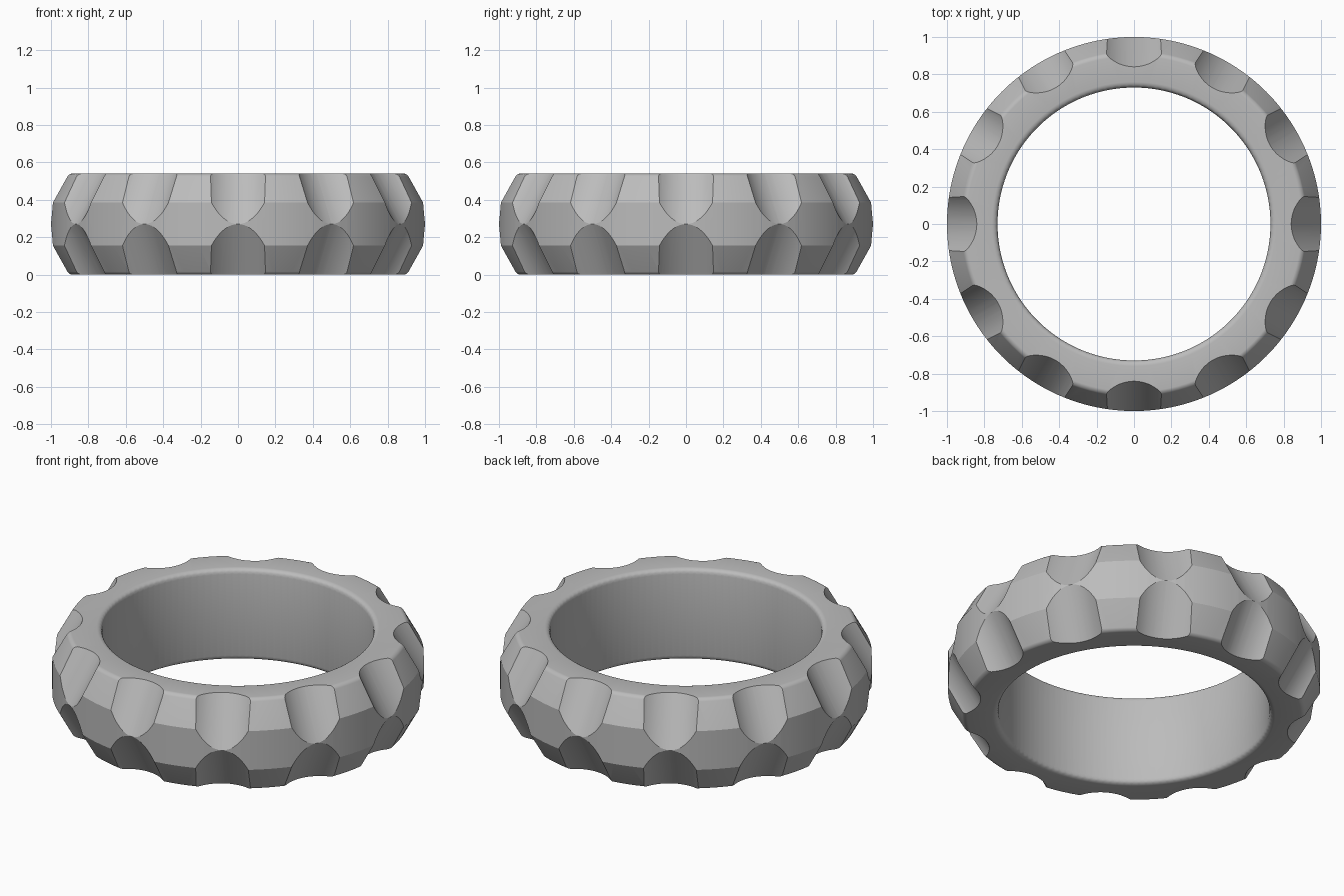
import bpy, bmesh, math
from mathutils import Matrix, Vector

if "Cube" in bpy.data.objects:
    bpy.data.objects.remove(bpy.data.objects["Cube"], do_unlink=True)

HEIGHT = 0.54
MID = HEIGHT / 2
INNER, SHOULDER, OUTER = 0.73, 0.915, 1.0
BAND = 0.115          # half height of the upright outer band
SCOOPS = 12
SCOOP_RADIUS = 0.228
TILT = math.atan(0.59)

grey = bpy.data.materials.new("plain grey")
grey.use_nodes = True
colour = (0.5, 0.5, 0.5, 1)
grey.diffuse_color = colour
grey.node_tree.nodes["Principled BSDF"].inputs["Base Color"].default_value = colour


def add_object(name, bm):
    bmesh.ops.recalc_face_normals(bm, faces=bm.faces)
    mesh = bpy.data.meshes.new(name)
    bm.to_mesh(mesh)
    bm.free()
    mesh.materials.append(grey)
    obj = bpy.data.objects.new(name, mesh)
    bpy.context.collection.objects.link(obj)
    return obj


def round_rims(bm, radius, offset):
    """Round the top and bottom edge loops at one radius."""
    def on_rim(v):
        return abs(v.co.xy.length - radius) < 0.001 and abs(abs(v.co.z - MID) - MID) < 0.001
    rims = [e for e in bm.edges if all(on_rim(v) for v in e.verts)]
    bmesh.ops.bevel(bm, geom=rims, offset=offset, offset_type='OFFSET',
                    segments=6, profile=0.5, affect='EDGES')


# Ring body: revolved section with rounded rims
upper = [(INNER, MID), (SHOULDER, MID), (OUTER, BAND)]
section = upper + [(r, -z) for r, z in reversed(upper)]
bm = bmesh.new()
verts = [bm.verts.new((r, 0, MID + z)) for r, z in section]
edges = [bm.edges.new((verts[i - 1], verts[i])) for i in range(len(verts))]
bmesh.ops.spin(bm, geom=verts + edges, cent=(0, 0, 0), axis=(0, 0, 1),
               angle=math.tau, steps=120)
bmesh.ops.remove_doubles(bm, verts=bm.verts, dist=0.0001)
bmesh.ops.recalc_face_normals(bm, faces=bm.faces)
round_rims(bm, INNER, 0.03)
round_rims(bm, SHOULDER, 0.018)
ring = add_object("scooped_ring", bm)


# Scoop cutters: leaning cylinders around the upper and lower halves
def scoop_cutter(name, side):
    bm = bmesh.new()
    centre = Vector((0.92 + SCOOP_RADIUS * math.cos(TILT), 0,
                     MID + side * (0.135 + SCOOP_RADIUS * math.sin(TILT))))
    lean = Matrix.Translation(centre) @ Matrix.Rotation(-side * TILT, 4, 'Y')
    for i in range(SCOOPS):
        turn = Matrix.Rotation(math.tau * i / SCOOPS, 4, 'Z')
        bmesh.ops.create_cone(bm, cap_ends=True, segments=72, radius1=SCOOP_RADIUS,
                              radius2=SCOOP_RADIUS, depth=0.8, matrix=turn @ lean)
    cutter = add_object(name, bm)
    cutter.hide_render = True
    return cutter


bpy.context.view_layer.objects.active = ring
ring.select_set(True)
for name, side in (("upper_scoops", 1), ("lower_scoops", -1)):
    cutter = scoop_cutter(name, side)
    cut = ring.modifiers.new(name, 'BOOLEAN')
    cut.operation = 'DIFFERENCE'
    cut.solver = 'EXACT'
    cut.object = cutter
    bpy.ops.object.modifier_apply(modifier=cut.name)
    bpy.data.objects.remove(cutter, do_unlink=True)

# Smooth curves, crisp scoop and band edges
bpy.ops.object.shade_smooth_by_angle(angle=math.radians(20))
